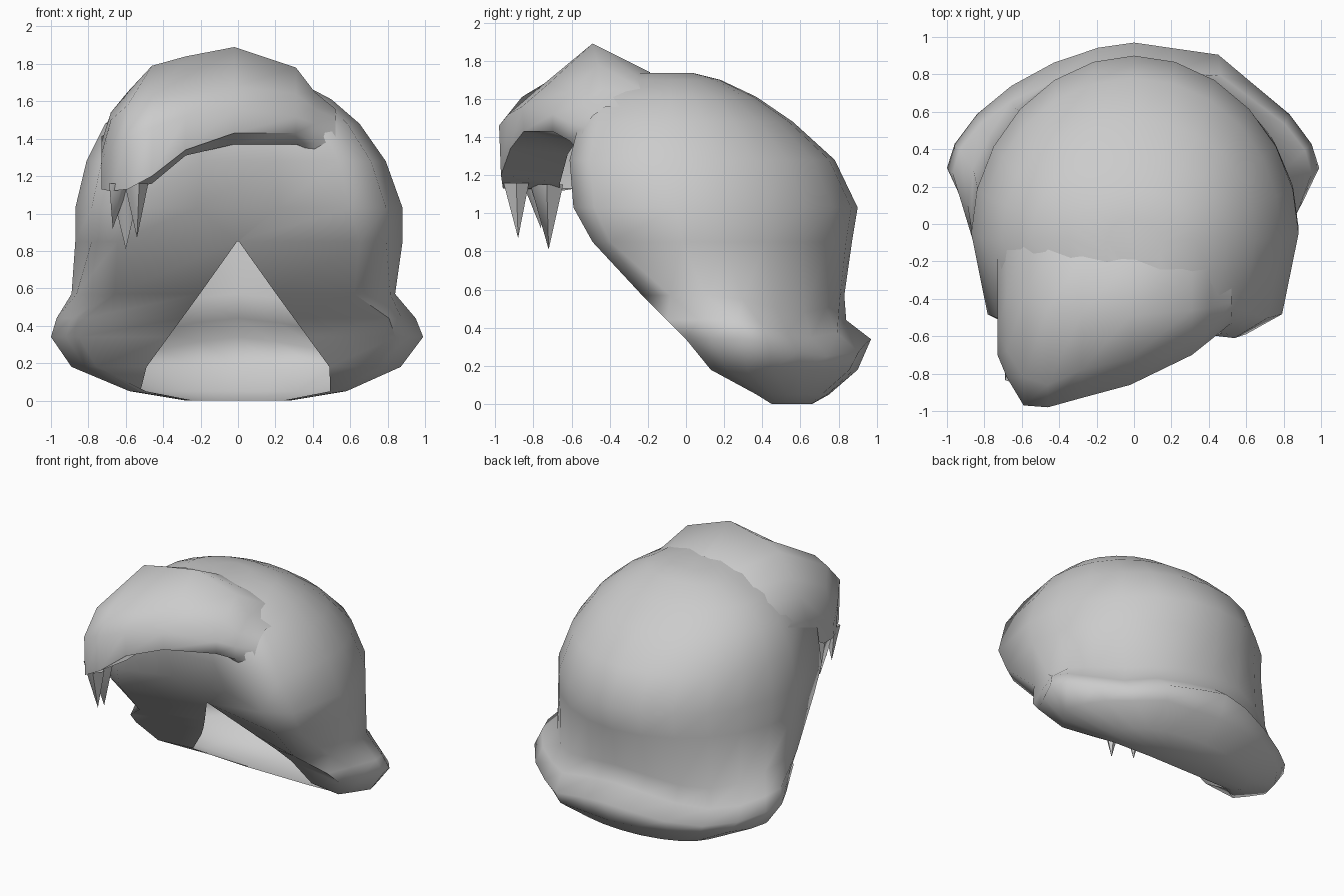
import bpy, bmesh, math

hair = bpy.data.materials.new("hair_grey")
hair.diffuse_color = (0.6, 0.6, 0.6, 1)


def finish(name, bm, angle=70):
    me = bpy.data.meshes.new(name)
    bmesh.ops.recalc_face_normals(bm, faces=bm.faces)
    bm.to_mesh(me)
    bm.free()
    me.materials.append(hair)
    ob = bpy.data.objects.new(name, me)
    bpy.context.collection.objects.link(ob)
    bpy.ops.object.select_all(action='DESELECT')
    ob.select_set(True)
    bpy.context.view_layer.objects.active = ob
    bpy.ops.object.shade_smooth_by_angle(angle=math.radians(angle))
    return ob


# Main shell: rings (z, left, right, front y, widest y, back y, roundness, cover y)
rings = [
    (0.00, 0.28, 0.28, 0.45, 0.52, 0.66, 0.92, 0.45),
    (0.05, 0.58, 0.58, 0.37, 0.45, 0.75, 0.95, 0.39),
    (0.18, 0.89, 0.87, 0.13, 0.32, 0.90, 1.08, 0.17),
    (0.34, 1.00, 0.99, 0.00, 0.30, 0.97, 1.22, 0.10),
    (0.44, 0.97, 0.95, -0.10, 0.27, 0.84, 1.12, 0.02),
    (0.57, 0.89, 0.84, -0.23, 0.10, 0.83, 0.97, -0.10),
    (0.85, 0.87, 0.88, -0.49, -0.02, 0.87, 1.02, -0.36),
    (1.03, 0.87, 0.88, -0.59, -0.05, 0.90, 1.03, -0.46),
    (1.28, 0.81, 0.79, -0.61, -0.08, 0.78, 0.98, -0.57),
    (1.48, 0.71, 0.65, -0.56, -0.08, 0.56, 0.95, -0.58),
    (1.61, 0.55, 0.50, -0.50, -0.08, 0.37, 0.95, -0.46),
    (1.70, 0.35, 0.33, -0.45, -0.08, 0.18, 0.92, -0.41),
    (1.735, 0.15, 0.15, -0.35, -0.15, 0.04, 0.92, -0.31),
]
ARC = 12
bm = bmesh.new()
loops = []
for z, wl, wr, yf, yc, yb, e, ycov in rings:
    flare = e > 1.05
    pts = []
    for i in range(ARC + 1):
        a = math.pi * i / ARC
        c, s = math.cos(a), max(0, math.sin(a))
        w = wr if c > 0 else wl
        x, y = w * math.copysign(abs(c) ** e, c), yc + (yb - yc) * s ** e
        if flare and i == 4:              # small outward flick at the nape
            x, y = x * 1.06, y * 1.05
        # the hem dips at its back corners
        dip = 0.09 * math.sin(2 * a) ** 2 if 0.3 < z < 0.6 else 0
        pts.append((x, y, z - dip))
    # half-width of the face opening, narrowing to a point
    h = max(0.005, min(0.54 * (0.85 - z) / 0.74, 0.9 * wl)) if z <= 0.86 else 0.25 * wl
    corner = 0.85 if z < 0.5 else 0.74 if z < 0.9 else 0.68
    side, t = (0.92, 0.55) if flare else (0.97, 0.55) if z < 0.8 else (0.90, 0.80)
    front = [(-side * wl, yc + (yf - yc) * t), (-corner * wl, yf + 0.01),
             (-h, ycov), (h, ycov),
             (corner * wr, yf), (side * wr, yc + (yf - yc) * t)]
    pts += [(x, y, z) for x, y in front]
    loops.append([bm.verts.new(p) for p in pts])
n = len(loops[0])
gap = ARC + 3
for k in range(len(loops) - 1):
    lo, up = loops[k], loops[k + 1]
    for i in range(n):
        z = rings[k][0]
        if i == gap and z < 0.84:
            continue                      # open triangle at the front
        if i in (gap, gap - 1) and z > 1.4:
            continue                      # covered by the fringe
        j = (i + 1) % n
        bm.faces.new((lo[i], lo[j], up[j], up[i]))
bm.faces.new(loops[-1])
bm.faces.new(loops[0])
finish("hair_shell", bm, 75)

# Swept fringe: (x, then y/z pairs from the crown over the brow to the inside)
sections = [
    (0.52, (-0.25, 1.55, -0.42, 1.56, -0.49, 1.51, -0.53, 1.45, -0.56, 1.38, -0.56, 1.33)),
    (0.41, (-0.20, 1.63, -0.45, 1.65, -0.57, 1.56, -0.62, 1.48, -0.61, 1.38, -0.57, 1.33)),
    (0.31, (-0.20, 1.68, -0.46, 1.78, -0.61, 1.64, -0.70, 1.52, -0.70, 1.43, -0.58, 1.37)),
    (-0.02, (-0.19, 1.74, -0.49, 1.89, -0.72, 1.68, -0.86, 1.56, -0.85, 1.43, -0.58, 1.37)),
    (-0.28, (-0.17, 1.71, -0.48, 1.84, -0.78, 1.65, -0.93, 1.52, -0.92, 1.34, -0.62, 1.31)),
    (-0.46, (-0.12, 1.64, -0.45, 1.79, -0.86, 1.61, -0.98, 1.46, -0.97, 1.20, -0.66, 1.16)),
    (-0.59, (-0.08, 1.56, -0.40, 1.65, -0.82, 1.58, -0.97, 1.42, -0.96, 1.13, -0.66, 1.13)),
    (-0.68, (-0.05, 1.48, -0.38, 1.54, -0.68, 1.50, -0.82, 1.34, -0.80, 1.12, -0.64, 1.12)),
    (-0.73, (-0.10, 1.42, -0.38, 1.38, -0.58, 1.32, -0.70, 1.24, -0.69, 1.13, -0.58, 1.13)),
]
bm = bmesh.new()
rows = [[bm.verts.new((x, p[i], p[i + 1])) for i in range(0, 12, 2)] for x, p in sections]
for a, b in zip(rows, rows[1:]):
    for i in range(5):
        bm.faces.new((a[i], a[i + 1], b[i + 1], b[i]))
bm.faces.new(rows[-1])
finish("swept_fringe", bm)

# Pointed locks hanging from the low end of the fringe: (top centre, radii, tip)
locks = [
    ((-0.55, -0.89, 1.16), (0.07, 0.07), (-0.54, -0.88, 0.87)),
    ((-0.61, -0.73, 1.15), (0.09, 0.09), (-0.60, -0.72, 0.81)),
    ((-0.64, -0.80, 1.16), (0.06, 0.06), (-0.67, -0.76, 0.92)),
]
for k, (top, (rx, ry), tip) in enumerate(locks):
    bm = bmesh.new()
    ring = [bm.verts.new((top[0] + rx * math.cos(math.tau * i / 5),
                          top[1] + ry * math.sin(math.tau * i / 5), top[2])) for i in range(5)]
    end = bm.verts.new(tip)
    for i in range(5):
        bm.faces.new((ring[i], ring[(i + 1) % 5], end))
    finish(f"fringe_lock_{k + 1}", bm)
